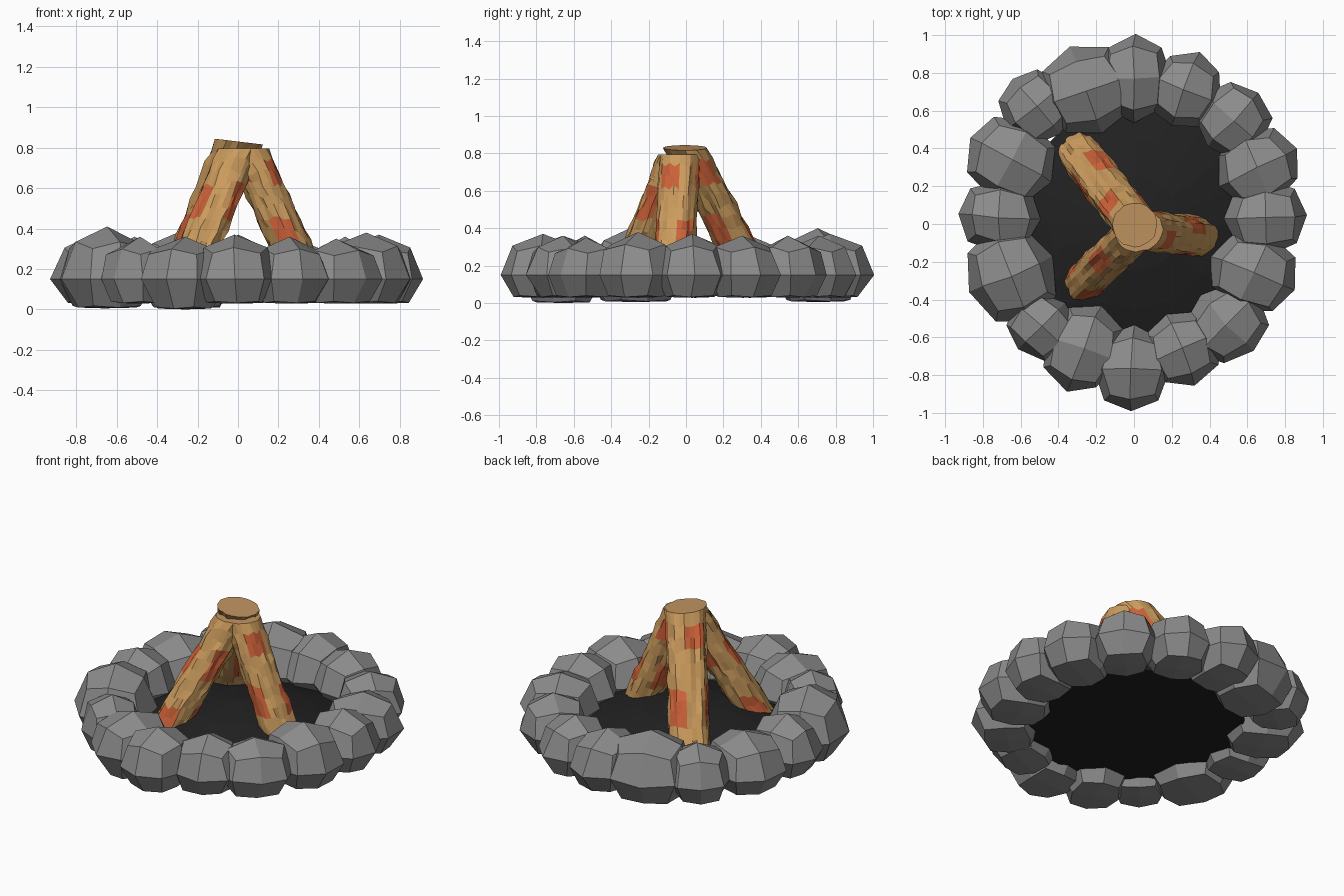
import bpy, bmesh, random
from math import sin, cos, pi, atan2
from mathutils import Vector

if "Cube" in bpy.data.objects:
    bpy.data.objects.remove(bpy.data.objects["Cube"])

random.seed(4)


def material(name, rgb):
    m = bpy.data.materials.new(name)
    m.diffuse_color = (*rgb, 1)
    m.use_nodes = True
    m.node_tree.nodes["Principled BSDF"].inputs["Base Color"].default_value = m.diffuse_color
    return m


BARK = material("bark", (0.60, 0.33, 0.11))
CUT = material("cut_wood", (0.54, 0.30, 0.12))
EMBER = material("ember", (0.60, 0.12, 0.04))
ASH = material("ash", (0.015, 0.015, 0.015))
STONE = material("stone", (0.26, 0.26, 0.26))


def finish(name, bm, mats):
    bmesh.ops.recalc_face_normals(bm, faces=bm.faces[:])
    me = bpy.data.meshes.new(name)
    bm.to_mesh(me)
    bm.free()
    for m in mats:
        me.materials.append(m)
    ob = bpy.data.objects.new(name, me)
    bpy.context.collection.objects.link(ob)
    return ob


def stone(name, x, y, radial, tangential, top, bottom):
    # Faceted rounded cube with 2 x 2 faces per side, flattened underneath
    bm = bmesh.new()
    bmesh.ops.create_cube(bm, size=2)
    bmesh.ops.subdivide_edges(bm, edges=bm.edges[:], cuts=1, use_grid_fill=True)
    a = atan2(y, x)
    mid = 0.15
    for v in bm.verts:
        n = sum(abs(c) > 0.5 for c in v.co)
        p = v.co * {1: 1.0, 2: 0.71, 3: 0.58}[n]
        z = mid + p.z * (top - mid)
        taper = 1.0
        if v.co.z < -0.5:
            z = bottom + (0, 0, 0.004, 0.012)[n]
            taper = 0.9
        r = p.x * radial * taper + random.uniform(-0.01, 0.01)
        t = p.y * tangential * taper + random.uniform(-0.01, 0.01)
        v.co = (x + r * cos(a) - t * sin(a), y + r * sin(a) + t * cos(a), z)
    finish(name, bm, [STONE])


# Stone ring: x, y, radial half size, tangential half size, top height
stones = [
    (0.00, 0.77, 0.23, 0.20, 0.37), (0.27, 0.71, 0.21, 0.20, 0.36),
    (0.525, 0.55, 0.20, 0.20, 0.36), (0.65, 0.30, 0.23, 0.21, 0.36),
    (0.70, 0.03, 0.22, 0.20, 0.37), (0.63, -0.26, 0.24, 0.22, 0.38),
    (0.49, -0.53, 0.21, 0.22, 0.35), (0.25, -0.66, 0.20, 0.21, 0.36),
    (-0.01, -0.765, 0.23, 0.21, 0.37), (-0.27, -0.66, 0.24, 0.21, 0.36),
    (-0.49, -0.54, 0.18, 0.19, 0.36), (-0.65, -0.27, 0.24, 0.27, 0.41),
    (-0.71, 0.04, 0.22, 0.19, 0.37), (-0.65, 0.34, 0.25, 0.23, 0.36),
    (-0.52, 0.62, 0.20, 0.19, 0.36), (-0.25, 0.71, 0.24, 0.26, 0.40)]
for i, s in enumerate(stones):
    stone(f"stone_{i + 1:02d}", *s, {9: 0.0, 11: 0.005, 15: 0.005}.get(i, 0.028))

# Ash bed: faceted mound
bm = bmesh.new()
N = 20
loops = []
for r, z in ((0.62, 0.08), (0.63, 0.10), (0.45, 0.16), (0.25, 0.215)):
    loops.append([bm.verts.new((r * cos(2 * pi * k / N), r * sin(2 * pi * k / N), z)) for k in range(N)])
bm.faces.new(loops[0])
for lo, hi in zip(loops, loops[1:]):
    for k in range(N):
        bm.faces.new((lo[k], lo[(k + 1) % N], hi[(k + 1) % N], hi[k]))
apex = bm.verts.new((0, 0, 0.25))
for k in range(N):
    bm.faces.new((loops[-1][k], loops[-1][(k + 1) % N], apex))
finish("ash_bed", bm, [ASH])


def log(name, foot, head, radius, tilt, shift):
    # Leaning log with level cuts and chipped bark
    sides, rings = 24, 13
    foot, head = Vector(foot), Vector(head)
    bm = bmesh.new()
    grooves = [random.uniform(0.93, 1.04) for _ in range(sides)]
    grid = []
    for i in range(rings):
        c = foot.lerp(head, i / (rings - 1))
        row = []
        for k in range(sides):
            a = 2 * pi * k / sides
            r = radius * grooves[k] * random.uniform(0.94, 1.05)
            if i == rings - 1:
                r = radius * random.uniform(0.98, 1.06)
            jitter = random.uniform(-0.018, 0.018) if 0 < i < rings - 1 else 0
            dz = tilt * cos(a) * i / (rings - 1)
            row.append(bm.verts.new(c + Vector((r * cos(a), r * sin(a), jitter + dz))))
        grid.append(row)
    # Glowing patches staggered around the bark
    for i in range(rings - 1):
        for k in range(sides):
            n = (k + 1) % sides
            f = bm.faces.new((grid[i][k], grid[i][n], grid[i + 1][n], grid[i + 1][k]))
            block = (i // 3 + (k // 4) * 2 + shift) % 4
            f.material_index = 1 if block == 0 and i < rings - 2 else 0
    bm.faces.new(grid[0]).material_index = 2
    bm.faces.new(grid[-1]).material_index = 2
    finish(name, bm, [BARK, EMBER, CUT])


# Three logs leaning together
log("back_log", (-0.292, 0.377, 0.105), (0.005, -0.005, 0.83), 0.115, -0.014, 1)
log("right_log", (0.36, -0.065, 0.105), (0.045, -0.03, 0.795), 0.106, 0.0, 3)
log("front_log", (-0.275, -0.315, 0.105), (0.01, -0.04, 0.795), 0.106, 0.0, 0)
